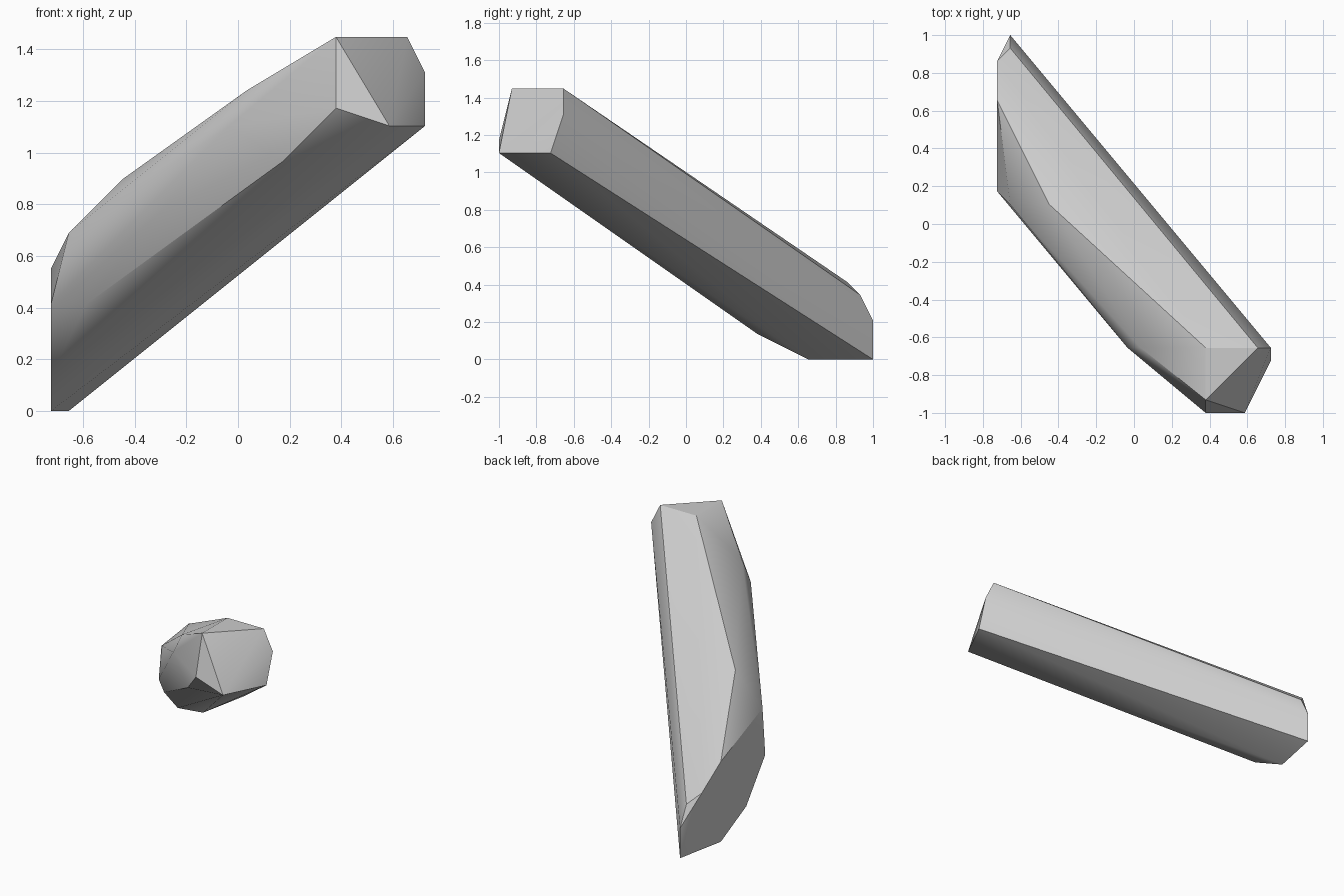
import bpy
import bmesh
import math
from mathutils import Vector

default_cube = bpy.data.objects.get("Cube")
if default_cube:
    bpy.data.objects.remove(default_cube, do_unlink=True)

# One flat stone colour
stone = bpy.data.materials.new("stone_grey")
stone.use_nodes = True
grey = (0.6, 0.6, 0.6, 1.0)
stone.diffuse_color = grey
shader = next(node for node in stone.node_tree.nodes if node.type == "BSDF_PRINCIPLED")
shader.inputs["Base Color"].default_value = grey
shader.inputs["Roughness"].default_value = 0.8

# Corners are counted in grid steps from the low left front corner
step = 2 / 29
origin = Vector((-10.5, -14.5, 0))

upper_end = [(16, 5, 21), (16, 1, 21), (20, 5, 21), (21, 5, 19),
             (21, 4, 16), (19, 0, 16), (16, 0, 17)]
middle_bulge = [(10, 5, 16), (11, 5, 18), (13, 3, 14)]
lower_shoulder = [(2, 15, 6), (1, 16, 10), (4, 16, 13)]
lower_end = [(0, 17, 6), (0, 20, 2), (0, 24, 0), (0, 24, 8), (0, 27, 6),
             (1, 29, 0), (1, 29, 3), (1, 28, 5)]


def build_hull(name, corners, material):
    """Wrap the corners in a convex shell with smooth facets and sharp ridges."""
    mesh = bpy.data.meshes.new(name)
    shell = bmesh.new()
    for corner in corners:
        shell.verts.new((Vector(corner) + origin) * step)
    bmesh.ops.convex_hull(shell, input=list(shell.verts))
    loose = [vert for vert in shell.verts if not vert.link_faces]
    bmesh.ops.delete(shell, geom=loose, context="VERTS")
    bmesh.ops.recalc_face_normals(shell, faces=list(shell.faces))
    shell.to_mesh(mesh)
    shell.free()
    mesh.materials.append(material)

    hull = bpy.data.objects.new(name, mesh)
    bpy.context.collection.objects.link(hull)
    for other in bpy.context.selected_objects:
        other.select_set(False)
    hull.select_set(True)
    bpy.context.view_layer.objects.active = hull
    bpy.ops.object.shade_smooth_by_angle(angle=math.radians(30))
    return hull


# The leaning stone shard
build_hull("stone_shard", upper_end + middle_bulge + lower_shoulder + lower_end, stone)
